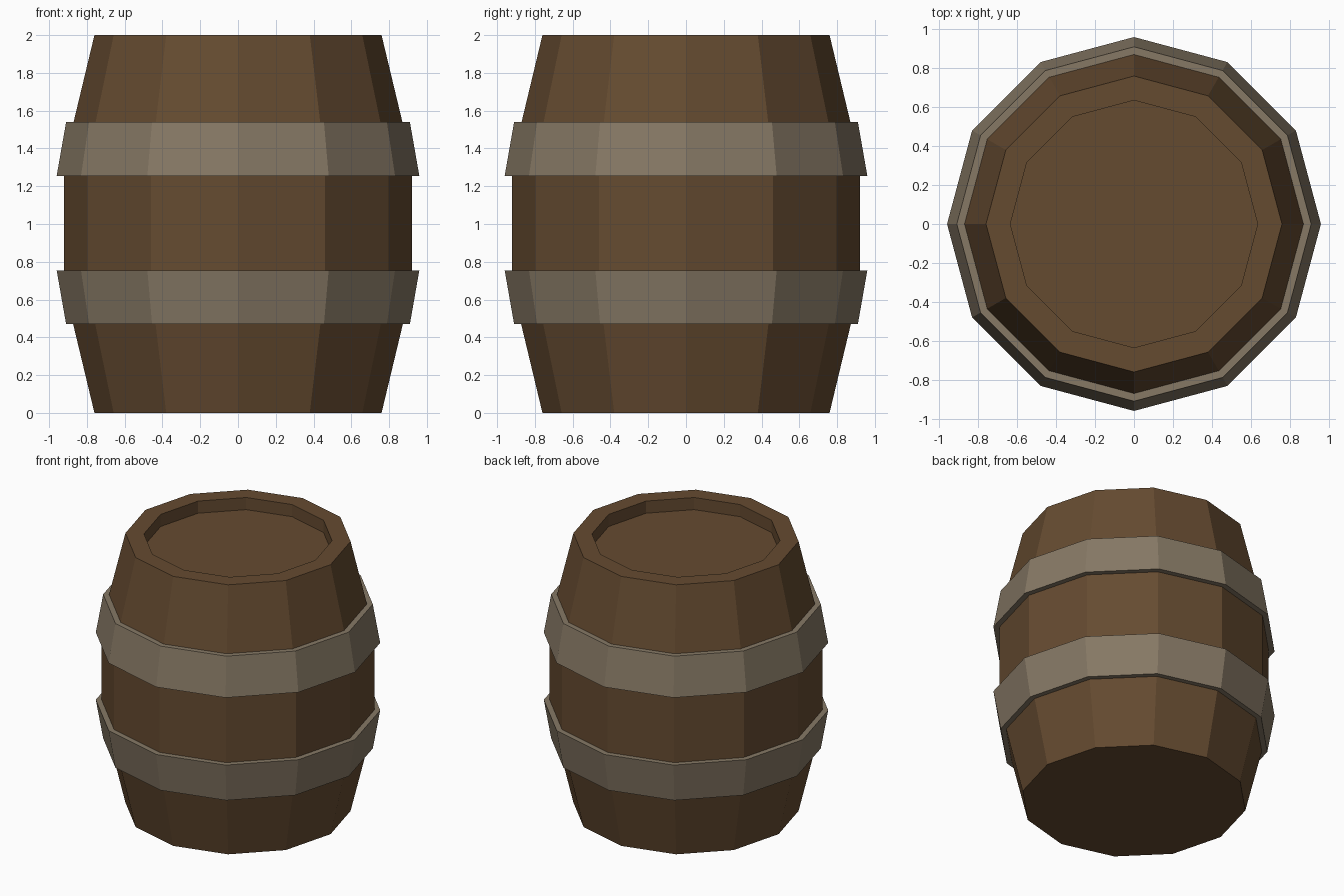
import bpy, bmesh
from math import cos, sin, pi

if "Cube" in bpy.data.objects:
    bpy.data.objects.remove(bpy.data.objects["Cube"])

SIDES = 12


def material(name, color):
    m = bpy.data.materials.new(name)
    m.diffuse_color = color
    m.use_nodes = True
    m.node_tree.nodes["Principled BSDF"].inputs["Base Color"].default_value = m.diffuse_color
    return m


def lathe(name, profile, mat, closed):
    """Spin an (r, z) profile; open profiles are capped at both ends."""
    bm = bmesh.new()
    rings = [[bm.verts.new((r * cos(2 * pi * i / SIDES), r * sin(2 * pi * i / SIDES), z))
              for i in range(SIDES)] for r, z in profile]
    pairs = list(zip(rings, rings[1:]))
    if closed:
        pairs.append((rings[-1], rings[0]))
    else:
        bm.faces.new(rings[0])
        bm.faces.new(rings[-1])
    for a, b in pairs:
        for i in range(SIDES):
            j = (i + 1) % SIDES
            bm.faces.new((a[i], a[j], b[j], b[i]))
    bmesh.ops.recalc_face_normals(bm, faces=bm.faces)
    mesh = bpy.data.meshes.new(name)
    bm.to_mesh(mesh)
    bm.free()
    mesh.materials.append(mat)
    obj = bpy.data.objects.new(name, mesh)
    bpy.context.collection.objects.link(obj)
    return obj


wood = material("wood", (0.13, 0.07, 0.03, 1))
metal = material("metal", (0.24, 0.19, 0.13, 1))

# Bulging body with recessed lid
lathe("barrel_body", [(0.76, 0), (0.92, 0.667), (0.92, 1.333), (0.76, 2),
                      (0.635, 2), (0.635, 1.91)], wood, False)

# Two tapered hoops, mirrored about mid height
hoop = [(0.91, 1.54), (0.96, 1.255), (0.90, 1.255), (0.86, 1.54)]
lathe("upper_hoop", hoop, metal, True)
lathe("lower_hoop", [(r, 2.01 - z) for r, z in hoop], metal, True)
